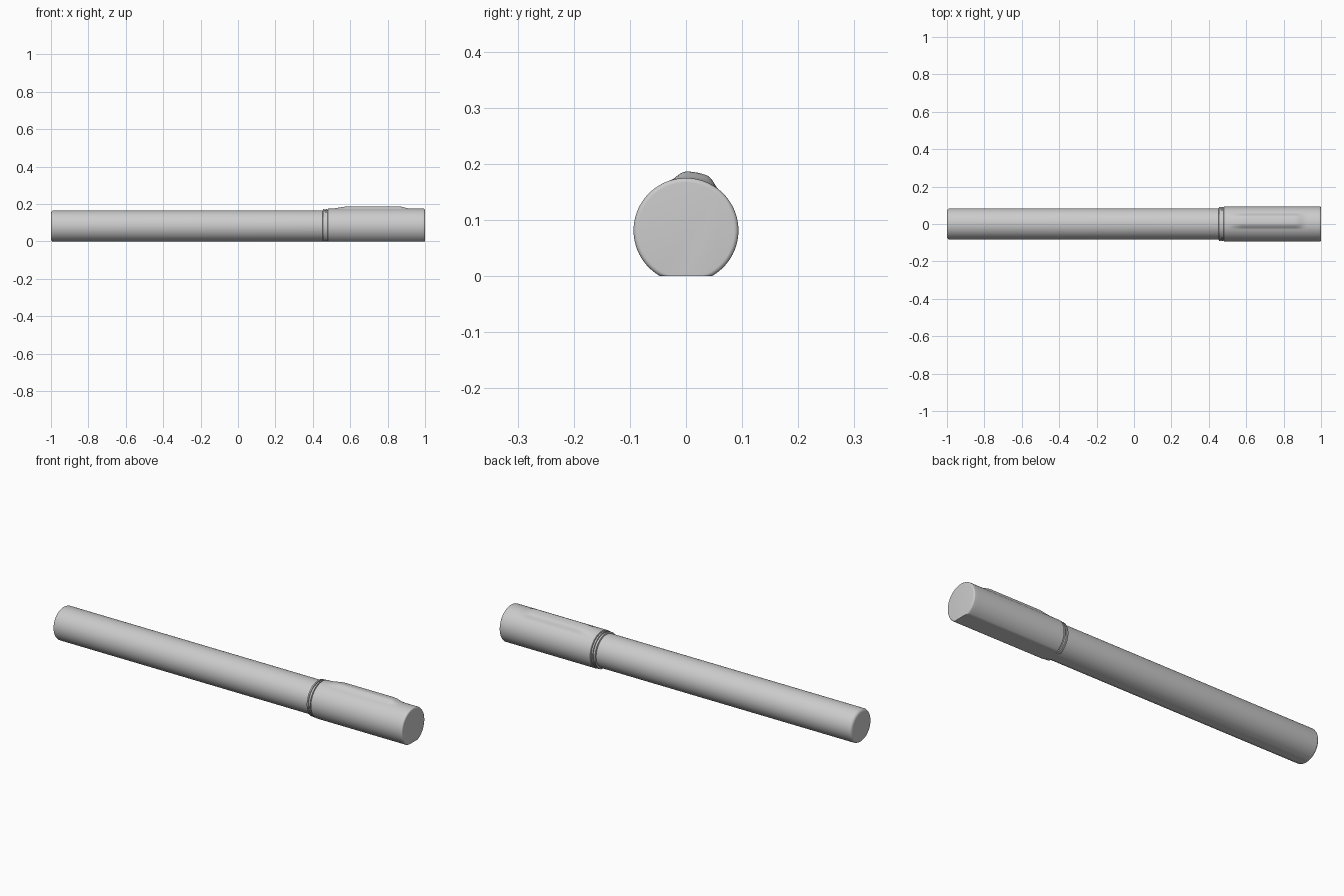
import bpy, bmesh, math

AXIS_Z = 0.0815   # height of the shared long axis
SEGMENTS = 120

cube = bpy.data.objects.get("Cube")
if cube:
    bpy.data.objects.remove(cube, do_unlink=True)

grey = bpy.data.materials.new("light_grey")
grey.use_nodes = True
colour = (0.6, 0.6, 0.6, 1)
grey.diffuse_color = colour
grey.node_tree.nodes["Principled BSDF"].inputs["Base Color"].default_value = colour


def smoothstep(a, b, v):
    t = max(0, min(1, (v - a) / (b - a)))
    return t * t * (3 - 2 * t)


def clip_height(x, angle):
    """Raised clip on the cap, leaning slightly towards the back."""
    along = smoothstep(0.49, 0.59, x) * (1 - smoothstep(0.86, 0.925, x))
    offset = abs(math.degrees(angle) - 10.5)
    return 0.0115 * along * (1 - smoothstep(10, 28, offset))


def lathe_x(name, profile, bump=None):
    """Loft rings of (x, radius) along x, with the underside pressed flat on the ground."""
    bm = bmesh.new()
    rings = []
    for x, radius in profile:
        ring = []
        for i in range(SEGMENTS):
            a = 2 * math.pi * i / SEGMENTS - math.pi
            r = radius + (bump(x, a) if bump else 0)
            z = max(0, AXIS_Z + r * math.cos(a))
            ring.append(bm.verts.new((x, r * math.sin(a), z)))
        rings.append(ring)
    for low, high in zip(rings, rings[1:]):
        for i in range(SEGMENTS):
            j = (i + 1) % SEGMENTS
            bm.faces.new((low[i], low[j], high[j], high[i]))
    bm.faces.new(rings[0])
    bm.faces.new(rings[-1])
    bmesh.ops.recalc_face_normals(bm, faces=bm.faces)
    mesh = bpy.data.meshes.new(name)
    bm.to_mesh(mesh)
    bm.free()
    obj = bpy.data.objects.new(name, mesh)
    bpy.context.collection.objects.link(obj)
    mesh.materials.append(grey)
    bpy.ops.object.select_all(action='DESELECT')
    obj.select_set(True)
    bpy.context.view_layer.objects.active = obj
    bpy.ops.object.shade_smooth_by_angle(angle=math.radians(35))
    return obj


def rounded_end(x_end, radius, size, direction, steps=6):
    """Quarter-round points running from the side wall to the end face."""
    points = []
    for k in range(steps + 1):
        t = math.pi / 2 * k / steps
        points.append((x_end - direction * size * (1 - math.sin(t)),
                       radius - size * (1 - math.cos(t))))
    return points


# Long barrel with a rounded end
barrel = rounded_end(-1, 0.084, 0.016, -1)[::-1]
lathe_x("barrel", barrel + [(0.46, 0.084)])

# Thin grooved collar between barrel and cap
lathe_x("collar", [(0.453, 0.084), (0.455, 0.091), (0.462, 0.091), (0.463, 0.087),
                   (0.467, 0.087), (0.468, 0.092), (0.475, 0.092), (0.476, 0.087),
                   (0.482, 0.087)])

# Cap with the moulded clip
straight = [(0.484 + 0.01 * k, 0.0935) for k in range(50)]
cap = [(0.479, 0.091), (0.481, 0.0935)] + straight
lathe_x("cap", cap + rounded_end(1, 0.0935, 0.008, 1), clip_height)
